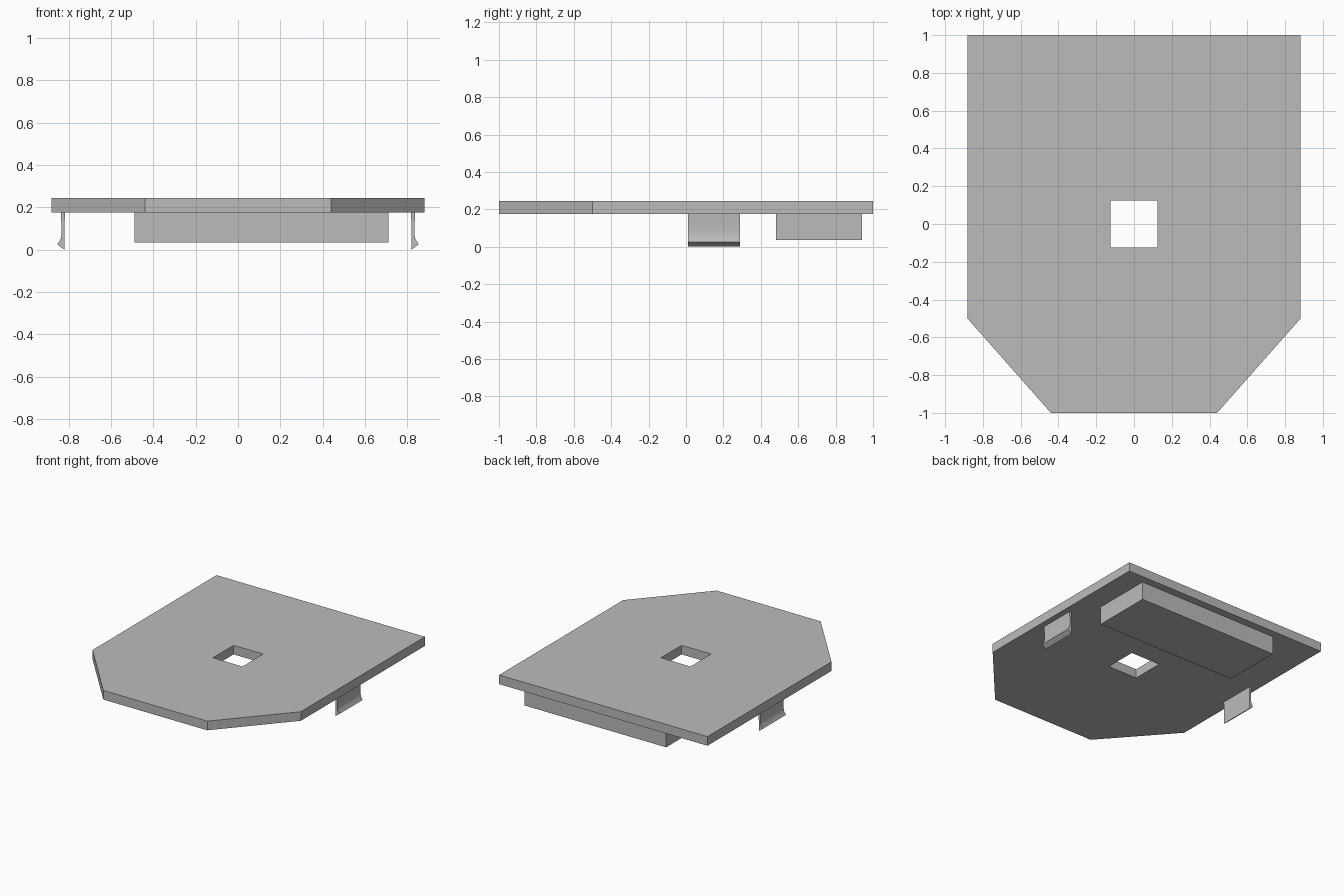
import bpy
import bmesh
from mathutils import Vector

cube = bpy.data.objects.get("Cube")
if cube:
    bpy.data.objects.remove(cube, do_unlink=True)

grey = bpy.data.materials.new("light_grey")
grey.use_nodes = True
GREY = (0.5, 0.5, 0.5, 1)
grey.diffuse_color = GREY
grey.node_tree.nodes["Principled BSDF"].inputs["Base Color"].default_value = GREY


def prism(name, outline, offset):
    """Extrude a closed outline of 3D points along an offset."""
    bm = bmesh.new()
    face = bm.faces.new([bm.verts.new(p) for p in outline])
    result = bmesh.ops.extrude_face_region(bm, geom=[face], use_keep_orig=True)
    moved = [v for v in result["geom"] if isinstance(v, bmesh.types.BMVert)]
    bmesh.ops.translate(bm, verts=moved, vec=Vector(offset))
    bmesh.ops.recalc_face_normals(bm, faces=bm.faces)
    mesh = bpy.data.meshes.new(name)
    bm.to_mesh(mesh)
    bm.free()
    mesh.materials.append(grey)
    obj = bpy.data.objects.new(name, mesh)
    bpy.context.collection.objects.link(obj)
    return obj


def box(name, low, high):
    x0, y0, z0 = low
    x1, y1, z1 = high
    base = [(x0, y0, z0), (x1, y0, z0), (x1, y1, z0), (x0, y1, z0)]
    return prism(name, base, (0, 0, z1 - z0))


# Cover plate with two chamfered front corners
PLATE_Z, TOP_Z = 0.175, 0.245
half = [(0.44, -1), (0.882, -0.5), (0.882, 1)]
outline = half + [(-x, y) for x, y in reversed(half)]
plate = prism("cover_plate", [(x, y, PLATE_Z) for x, y in outline],
              (0, 0, TOP_Z - PLATE_Z))

# Square opening through the plate
cutter = box("opening_cutter", (-0.125, -0.125, 0.1), (0.125, 0.125, 0.3))
cutter.hide_render = True
cut = plate.modifiers.new("opening", 'BOOLEAN')
cut.operation = 'DIFFERENCE'
cut.solver = 'EXACT'
cut.object = cutter
bpy.context.view_layer.objects.active = plate
bpy.ops.object.modifier_apply(modifier=cut.name)
bpy.data.objects.remove(cutter, do_unlink=True)

# Off-centre block under the back of the plate
box("underside_block", (-0.49, 0.48, 0.035), (0.71, 0.94, PLATE_Z))

# Snap clips with an outward barb at the lower end
clip = [(0.818, PLATE_Z), (0.837, PLATE_Z), (0.834, 0.12), (0.834, 0.07),
        (0.838, 0.05), (0.853, 0.025), (0.82, 0)]
for side, name in ((1, "left_clip"), (-1, "right_clip")):
    obj = prism(name, [(side * x, 0.01, z) for x, z in clip], (0, 0.28, 0))
    bpy.ops.object.select_all(action='DESELECT')
    obj.select_set(True)
    bpy.context.view_layer.objects.active = obj
    bpy.ops.object.shade_smooth_by_angle(angle=0.6)
